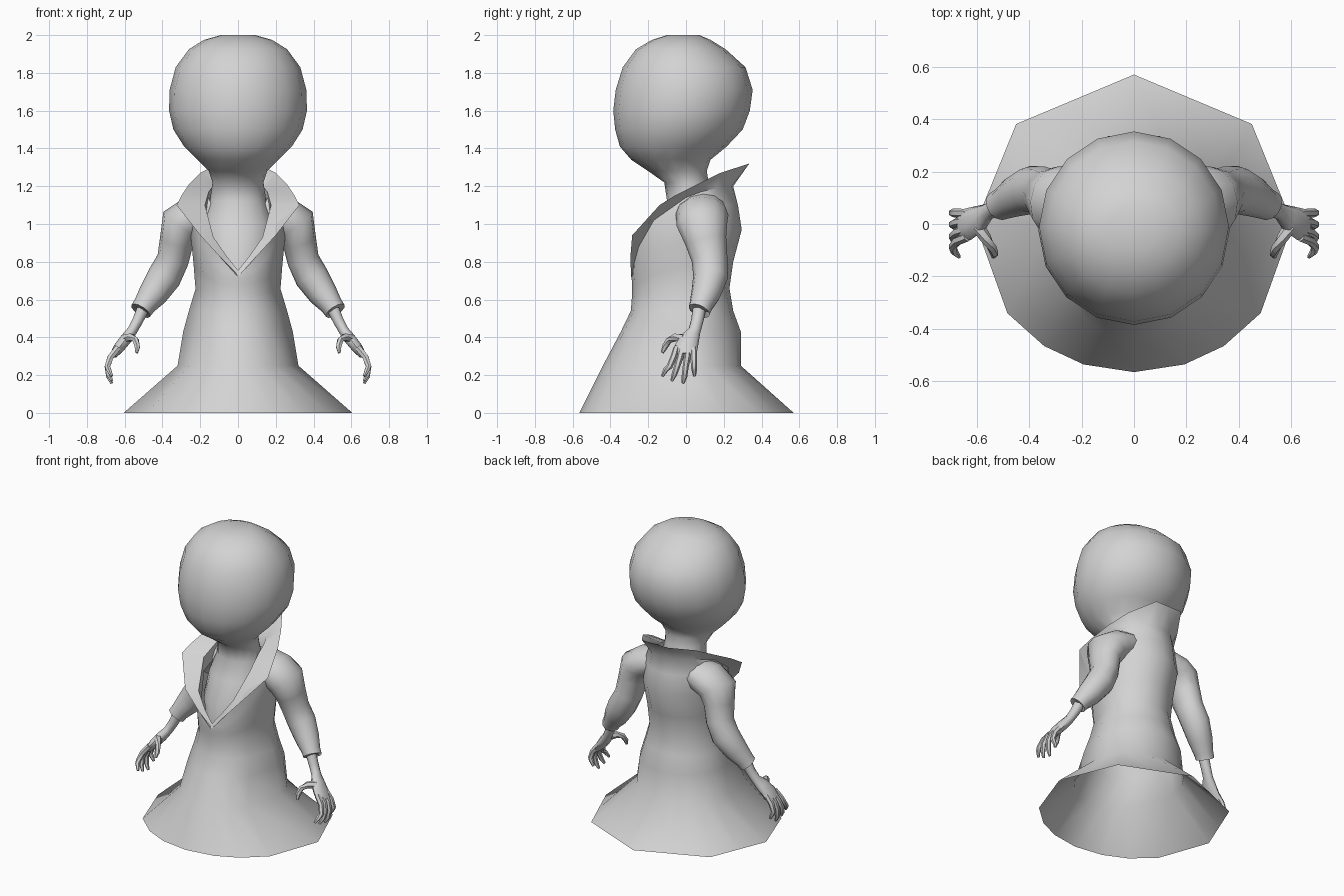
import bpy, bmesh, math
from mathutils import Vector

if "Cube" in bpy.data.objects:
    bpy.data.objects.remove(bpy.data.objects["Cube"])

grey = bpy.data.materials.new("plain_grey")
grey.diffuse_color = (0.65, 0.65, 0.65, 1)
grey.use_nodes = True
grey.node_tree.nodes["Principled BSDF"].inputs["Base Color"].default_value = grey.diffuse_color


def loft(name, rings, cap_start=True, cap_end=True, angle=50):
    """Skin a list of equal-length closed rings of points."""
    bm = bmesh.new()
    vs = [[bm.verts.new(p) for p in ring] for ring in rings]
    n = len(vs[0])
    for a, b in zip(vs, vs[1:]):
        for i in range(n):
            j = (i + 1) % n
            bm.faces.new((a[i], a[j], b[j], b[i]))
    if cap_start:
        bm.faces.new(vs[0][::-1])
    if cap_end:
        bm.faces.new(vs[-1])
    bmesh.ops.recalc_face_normals(bm, faces=bm.faces)
    me = bpy.data.meshes.new(name)
    bm.to_mesh(me)
    bm.free()
    me.materials.append(grey)
    ob = bpy.data.objects.new(name, me)
    bpy.context.collection.objects.link(ob)
    bpy.ops.object.select_all(action='DESELECT')
    ob.select_set(True)
    bpy.context.view_layer.objects.active = ob
    bpy.ops.object.shade_smooth_by_angle(angle=math.radians(angle))
    return ob


def oval(z, rx, yf, yb, n=16):
    """Horizontal oval between a front and a back y."""
    yc, ry = (yf + yb) / 2, (yb - yf) / 2
    return [(rx * math.sin(t), yc + ry * math.cos(t), z)
            for t in (2 * math.pi * i / n for i in range(n))]


def tube(name, side, path, sides=8):
    """Tube through (x, y, z, width along y, thickness) stations."""
    pts = [Vector(p[:3]) for p in path]
    rings = []
    for i, p in enumerate(pts):
        t = (pts[min(i + 1, len(pts) - 1)] - pts[max(i - 1, 0)]).normalized()
        v = t.cross(Vector((0, 1, 0))).normalized()
        u = v.cross(t)
        ring = []
        for k in range(sides):
            a = 2 * math.pi * k / sides
            q = p + u * (math.cos(a) * path[i][3]) + v * (math.sin(a) * path[i][4])
            ring.append((q.x * side, q.y, q.z))
        rings.append(ring)
    return loft(name, rings)


# Head and neck, running down into the bare chest
loft("head_neck_chest", [oval(*r) for r in (
    (2.0, .09, -.10, .07), (1.975, .18, -.18, .13), (1.925, .26, -.265, .21),
    (1.83, .33, -.335, .315), (1.71, .362, -.372, .353), (1.6, .365, -.385, .338),
    (1.5, .342, -.375, .30), (1.41, .285, -.35, .215), (1.34, .215, -.29, .13),
    (1.28, .155, -.2, .11), (1.22, .135, -.115, .12), (1.12, .15, -.10, .14),
    (1.0, .19, -.15, .15), (.85, .2, -.22, .15), (.7, .14, -.24, .1))])

# Robe: few-sided skirt that rises to the shoulders and turns over into the collar
ANGLES = [math.radians(a) for a in (0, 24, 48, 69, 90, 127, 145.5, 161.5, 180)]


def mirror(half):
    return half + [(-x, y, z) for x, y, z in half[-2:0:-1]]


def robe_ring(zb, zf, rx, yf, yb, hem=False):
    half = []
    for i, a in enumerate(ANGLES):
        s, c = math.sin(a), math.cos(a)
        w = ((1 - c) / 2) ** 3
        half.append((rx * s, c * (yb if c > 0 else -yf), zb + (zf - zb) * w))
    if hem:  # straight hem edges at the back
        for i in (1, 3):
            half[i] = tuple((Vector(half[i - 1]) + Vector(half[i + 1])) / 2)
    return mirror(half)


collar_seam = [(0, .25, 1.2), (.09, .24, 1.2), (.17, .16, 1.19), (.2, .08, 1.17),
               (.22, 0, 1.14), (.2, -.17, 1.02), (.13, -.25, .88), (.06, -.275, .79),
               (0, -.285, .73)]
collar_rim = [(0, .335, 1.32), (.1, .335, 1.32), (.2, .18, 1.27), (.26, .06, 1.21),
              (.3, -.06, 1.15), (.325, -.14, 1.1), (.2, -.285, .94), (.09, -.295, .82),
              (0, -.29, .72)]
collar_inside = [(0, .2, 1.23), (.07, .18, 1.23), (.12, .13, 1.21), (.14, .07, 1.19),
                 (.155, 0, 1.17), (.175, -.12, 1.1), (.13, -.24, .93), (.06, -.27, .83),
                 (0, -.28, .755)]
lining = [(x * 1.05, y * .85, z - .1) for x, y, z in collar_inside]
loft("robe_and_collar", [
    robe_ring(0, 0, .605, -.565, .57, True),
    robe_ring(.25, .25, .32, -.44, .29),
    robe_ring(.43, .43, .29, -.345, .29),
    robe_ring(.54, .54, .26, -.292, .25),
    robe_ring(.66, .63, .225, -.285, .23),
    robe_ring(.8, .67, .235, -.285, .25),
    robe_ring(.97, .7, .25, -.287, .295),
    robe_ring(1.1, .72, .25, -.288, .275),
    mirror(collar_seam), mirror(collar_rim), mirror(collar_inside), mirror(lining)],
    cap_start=False, cap_end=False)

for side, tag in ((1, "left"), (-1, "right")):
    # Sleeve with a tucked cuff
    tube(tag + "_sleeve", side, [
        (.14, .09, 1.08, .12, .09), (.23, .085, 1.05, .14, .105),
        (.30, .085, 1.0, .135, .115), (.325, .105, .91, .11, .09),
        (.345, .125, .81, .095, .085), (.39, .13, .72, .092, .09),
        (.45, .105, .63, .078, .078), (.495, .08, .57, .063, .06),
        (.515, .07, .54, .06, .058), (.508, .07, .55, .042, .04)], 12)
    # Forearm, wrist and palm
    tube(tag + "_hand", side, [
        (.49, .075, .58, .036, .036), (.53, .06, .49, .033, .03),
        (.56, .045, .435, .033, .028), (.59, .02, .395, .052, .032),
        (.63, .0, .345, .062, .03), (.66, -.005, .305, .058, .02)], 10)
    # Four curled fingers
    for i, (y0, y2, z2) in enumerate(((-.05, -.125, .195), (-.02, -.075, .17),
                                      (.012, -.015, .157), (.04, .045, .195))):
        ym = (y0 + y2) / 2
        tube(f"{tag}_finger_{i + 1}", side, [
            (.635, y0, .345, .017, .019), (.675, y0 * .6 + ym * .4, .295, .018, .018),
            (.692, ym, .245, .016, .016), (.685, (ym + y2) / 2, z2 + .035, .015, .015),
            (.668, y2, z2, .008, .008)], 6)
    # Thumb
    tube(tag + "_thumb", side, [
        (.595, -.01, .395, .026, .024), (.565, -.055, .40, .022, .022),
        (.542, -.09, .385, .018, .018), (.533, -.112, .35, .016, .016),
        (.536, -.125, .318, .008, .008)], 6)
